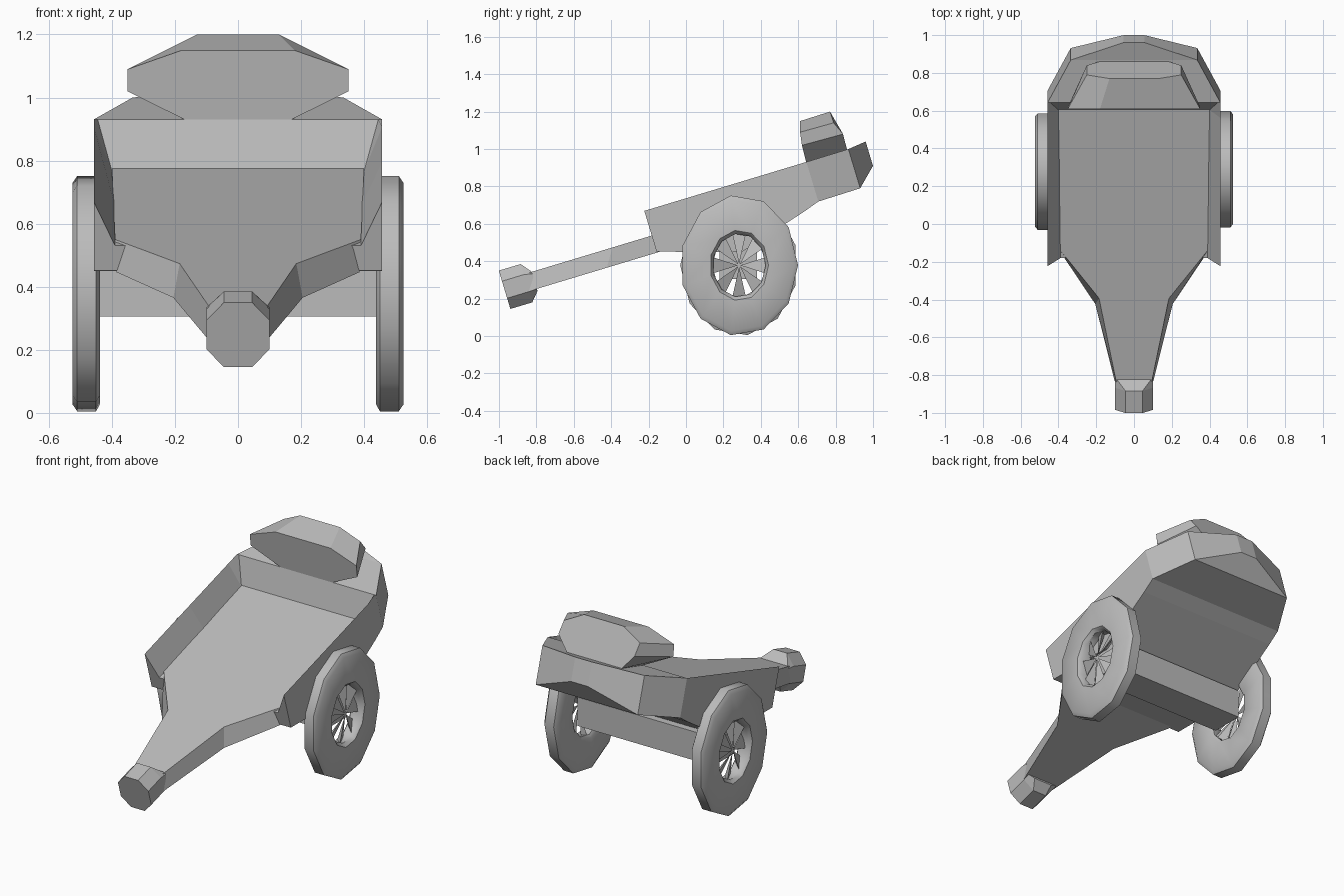
import bpy, bmesh, math
from mathutils import Matrix, Vector

cube = bpy.data.objects.get("Cube")
if cube:
    bpy.data.objects.remove(cube, do_unlink=True)

grey = bpy.data.materials.new("plain_grey")
grey.use_nodes = True
COLOUR = (0.5, 0.5, 0.5, 1)
grey.diffuse_color = COLOUR
grey.node_tree.nodes["Principled BSDF"].inputs["Base Color"].default_value = COLOUR

# The cart body leans back: its parts are drawn flat, then tilted
TILT = Matrix.Rotation(math.radians(16.8), 4, "X")


def finish(name, bm, smooth=None):
    bmesh.ops.recalc_face_normals(bm, faces=bm.faces)
    mesh = bpy.data.meshes.new(name)
    bm.to_mesh(mesh)
    bm.free()
    mesh.materials.append(grey)
    obj = bpy.data.objects.new(name, mesh)
    bpy.context.collection.objects.link(obj)
    if smooth:
        bpy.ops.object.select_all(action="DESELECT")
        obj.select_set(True)
        bpy.context.view_layer.objects.active = obj
        bpy.ops.object.shade_smooth_by_angle(angle=math.radians(smooth))
    return obj


def bridge(bm, a, b):
    n = len(a)
    for i in range(n):
        bm.faces.new((a[i], a[(i + 1) % n], b[(i + 1) % n], b[i]))


def loft(name, halves):
    """Skin a row of mirrored half sections and tilt the result."""
    bm = bmesh.new()
    rings = []
    for half in halves:
        pts = list(half) + [(-x, y, z) for x, y, z in reversed(half)]
        rings.append([bm.verts.new(TILT @ Vector(p)) for p in pts])
    for a, b in zip(rings, rings[1:]):
        bridge(bm, a, b)
    bm.faces.new(rings[0])
    bm.faces.new(rings[-1])
    return finish(name, bm)


# Floor narrowing into the draw shaft: top width, top y, bottom width, bottom y
floor = [(0.09, -0.72, 0.10, -0.735), (0.185, -0.24, 0.205, -0.30),
         (0.39, 0.025, 0.385, -0.02), (0.40, 0.82, 0.40, 0.82)]
loft("floor_and_shaft", [[(xb, yb, 0.472), (xt, yt, 0.567)] for xt, yt, xb, yb in floor])

# Tub with sloped inner walls and a rounded back deck:
# y, outer width, bottom, top, inner width, inner height
tub = [(-0.02, 0.457, 0.477, 0.705, 0.39, 0.56),
       (0.417, 0.457, 0.344, 0.705, 0.39, 0.56),
       (0.80, 0.457, 0.455, 0.705, 0.40, 0.56),
       (0.885, 0.457, 0.484, 0.705, 0.445, 0.705),
       (1.12, 0.335, 0.487, 0.706, 0.32, 0.706),
       (1.22, 0.055, 0.582, 0.718, 0.045, 0.718)]
loft("tub", [[(x, y, b), (x, y, t), (xi, y, zi)] for y, x, b, t, xi, zi in tub])

# Knob at the end of the shaft
knob = [(0.045, 0.41), (0.1, 0.47), (0.1, 0.565), (0.045, 0.624)]
neck = [(0.06, 0.46), (0.1, 0.472), (0.1, 0.556), (0.09, 0.567)]
loft("shaft_knob", [[(x, y, z) for x, z in shape]
                    for y, shape in ((-0.857, knob), (-0.735, knob), (-0.69, neck))])

# Cushion on the back deck
loft("cushion", [
    [(0.17, 0.884, 0.705), (0.35, 0.888, 0.797), (0.35, 0.899, 0.867), (0.18, 0.916, 0.924)],
    [(0.18, 1.112, 0.705), (0.25, 1.116, 0.791), (0.25, 1.085, 0.863), (0.13, 1.084, 0.926)]])

# Axle beam
bm = bmesh.new()
bmesh.ops.create_cube(bm, size=1)
bmesh.ops.scale(bm, vec=(0.89, 0.2, 0.17), verts=bm.verts)
bmesh.ops.translate(bm, vec=(0, 0.28, 0.39), verts=bm.verts)
finish("axle_beam", bm)

# Wheels: an oval bevelled ring with fanned blade spokes
SIDES, SPOKES = 11, 8
RING = [(0.94, 0.525), (1, 0.51), (1, 0.45), (0.94, 0.438),
        (0.5, 0.438), (0.45, 0.45), (0.45, 0.505), (0.5, 0.525)]


def wheel_point(side, angle, scale, x):
    return (side * x, 0.284 + side * 0.315 * scale * math.cos(angle),
            0.378 + 0.377 * scale * math.sin(angle))


for side, label in ((1, "left"), (-1, "right")):
    bm = bmesh.new()
    rings = [[bm.verts.new(wheel_point(side, k * math.tau / SIDES, s, x))
              for k in range(SIDES)] for s, x in RING]
    for i, ring in enumerate(rings):
        bridge(bm, ring, rings[(i + 1) % len(rings)])
    finish(label + "_wheel", bm, smooth=40)

    bm = bmesh.new()
    for k in range(SPOKES):
        a = k * math.tau / SPOKES
        blade = [(a, 0.02, 0.505), (a - 0.25, 0.47, 0.495), (a + 0.25, 0.47, 0.465),
                 (a, 0.47, 0.45)]
        tip, low, high, back = [bm.verts.new(wheel_point(side, *p)) for p in blade]
        for face in ((tip, low, high), (tip, high, back), (tip, back, low), (low, back, high)):
            bm.faces.new(face)
    finish(label + "_spokes", bm)
